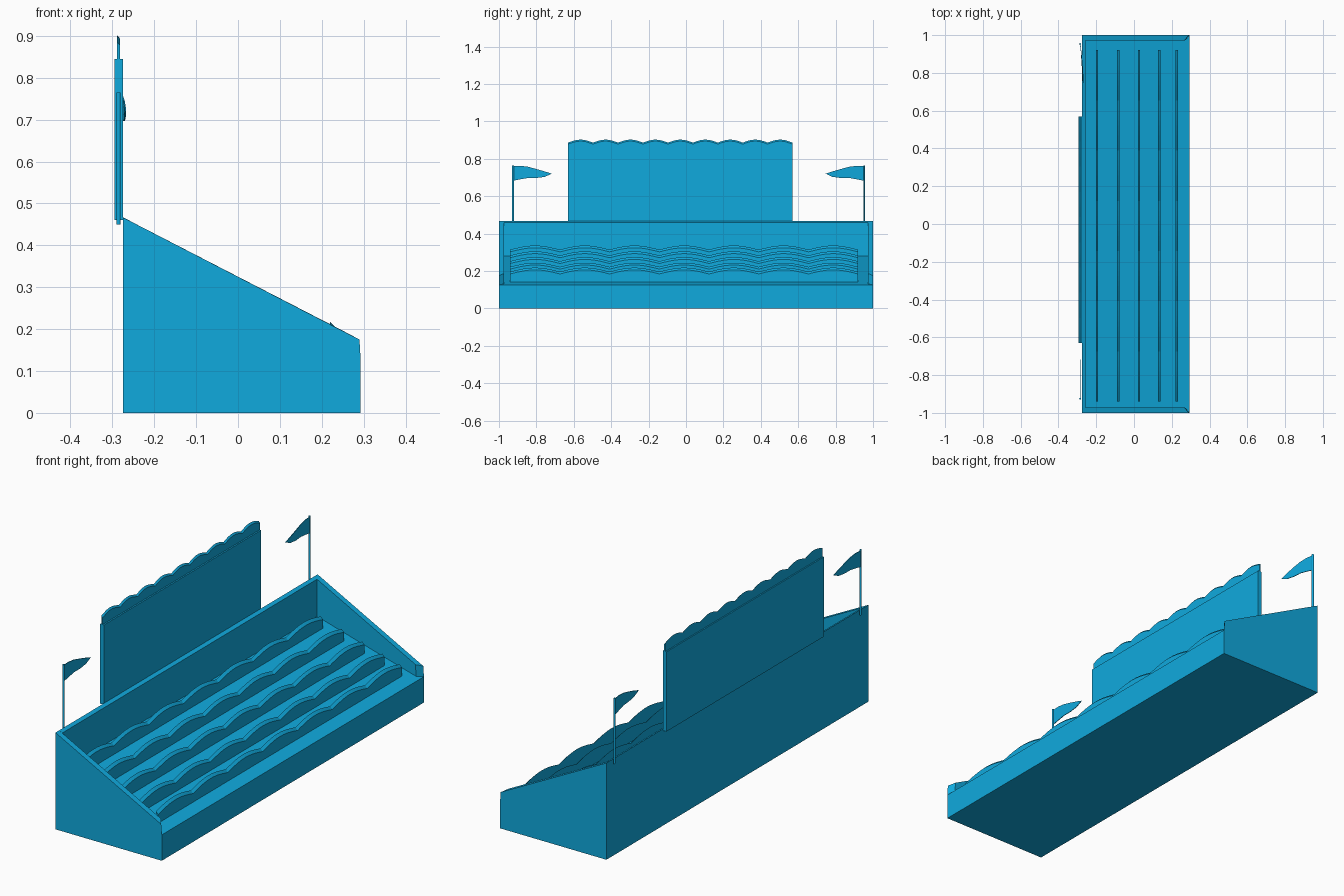
import bpy, bmesh, math

if "Cube" in bpy.data.objects:
    bpy.data.objects.remove(bpy.data.objects["Cube"])

mat = bpy.data.materials.new("blue")
mat.diffuse_color = (0.005, 0.40, 0.73, 1)
mat.use_nodes = True
mat.node_tree.nodes["Principled BSDF"].inputs["Base Color"].default_value = mat.diffuse_color


def loft(name, a, b):
    """Closed solid between two matching loops of points."""
    bm = bmesh.new()
    va = [bm.verts.new(p) for p in a]
    vb = [bm.verts.new(p) for p in b]
    bm.faces.new(va)
    bm.faces.new(vb)
    n = len(va)
    for i in range(n):
        j = (i + 1) % n
        bm.faces.new((va[i], va[j], vb[j], vb[i]))
    bmesh.ops.recalc_face_normals(bm, faces=bm.faces)
    me = bpy.data.meshes.new(name)
    bm.to_mesh(me)
    bm.free()
    me.materials.append(mat)
    ob = bpy.data.objects.new(name, me)
    bpy.context.collection.objects.link(ob)
    return ob


def prism(name, profile, y0, y1):
    """Extrude an (x, z) profile along y."""
    return loft(name, [(x, y0, z) for x, z in profile], [(x, y1, z) for x, z in profile])


def scallop(name, x0, x1, y0, y1, z0, ztop, amp, bumps, drop):
    """Upright plate with a scalloped top edge that slopes down to the front."""
    steps = 10
    n = bumps * steps
    top = []
    for i in range(n + 1):
        t = (i % steps) / steps
        top.append((y0 + (y1 - y0) * i / n, ztop - amp * (1 - math.sin(math.pi * t))))
    back = [(x0, y0, z0)] + [(x0, y, z) for y, z in top] + [(x0, y1, z0)]
    front = [(x1, y0, z0)] + [(x1, y, z - drop) for y, z in top] + [(x1, y1, z0)]
    return loft(name, back, front)


def floor_z(x):
    return 0.125 + (0.293 - x) * 0.28


# Base with sloping floor
prism("base", [(-0.275, 0), (0.293, 0), (0.293, 0.125), (-0.275, floor_z(-0.275))], -1, 1)

# Back wall
prism("back_wall", [(-0.275, floor_z(-0.275)), (-0.258, floor_z(-0.258)),
                    (-0.258, 0.459), (-0.275, 0.467)], -0.972, 0.972)

# Side walls with angled front ends
for s, label in ((-1, "left"), (1, "right")):
    outer = [(-0.275, floor_z(-0.275)), (0.293, 0.125), (0.29, 0.175), (-0.275, 0.467)]
    inner = [(-0.275, floor_z(-0.275)), (0.27, floor_z(0.27)), (0.268, 0.187), (-0.275, 0.467)]
    loft("side_wall_" + label, [(x, s, z) for x, z in outer],
         [(x, s * 0.972, z) for x, z in inner])

# Wavy dividers standing on the floor
for i, x in enumerate((-0.196, -0.084, 0.026, 0.133, 0.226)):
    scallop(f"wavy_divider_{i + 1}", x - 0.006, x + 0.006, -0.94, 0.92,
            floor_z(x + 0.006), floor_z(x) + 0.074, 0.022, 7, 0.012)

# Sign board and its scalloped topper
prism("sign_board", [(-0.295, 0.46), (-0.275, 0.46), (-0.275, 0.845), (-0.295, 0.845)], -0.63, 0.57)
scallop("sign_topper", -0.289, -0.282, -0.63, 0.57, 0.84, 0.902, 0.016, 9, 0.008)


# Flags on poles
def flag(label, y, s, sweep):
    bpy.ops.mesh.primitive_cylinder_add(vertices=12, radius=0.005, depth=0.315,
                                        location=(-0.285, y, 0.6075))
    pole = bpy.context.object
    pole.name = "flag_pole_" + label
    pole.data.materials.append(mat)
    bpy.ops.object.shade_smooth_by_angle()
    upper = [(0, 0.76), (0.04, 0.762), (0.08, 0.757), (0.125, 0.745), (0.17, 0.732), (0.207, 0.72)]
    lower = [(0.17, 0.703), (0.125, 0.697), (0.08, 0.697), (0.04, 0.69), (0, 0.682)]
    pts = [(-0.285 + sweep * math.sin(d / 0.207 * math.pi / 2), y + s * d, z)
           for d, z in upper + lower]
    loft("flag_" + label, [(x - 0.0015, a, z) for x, a, z in pts],
         [(x + 0.0015, a, z) for x, a, z in pts])


flag("left", -0.925, 1, 0.0)
flag("right", 0.953, -1, 0.016)
